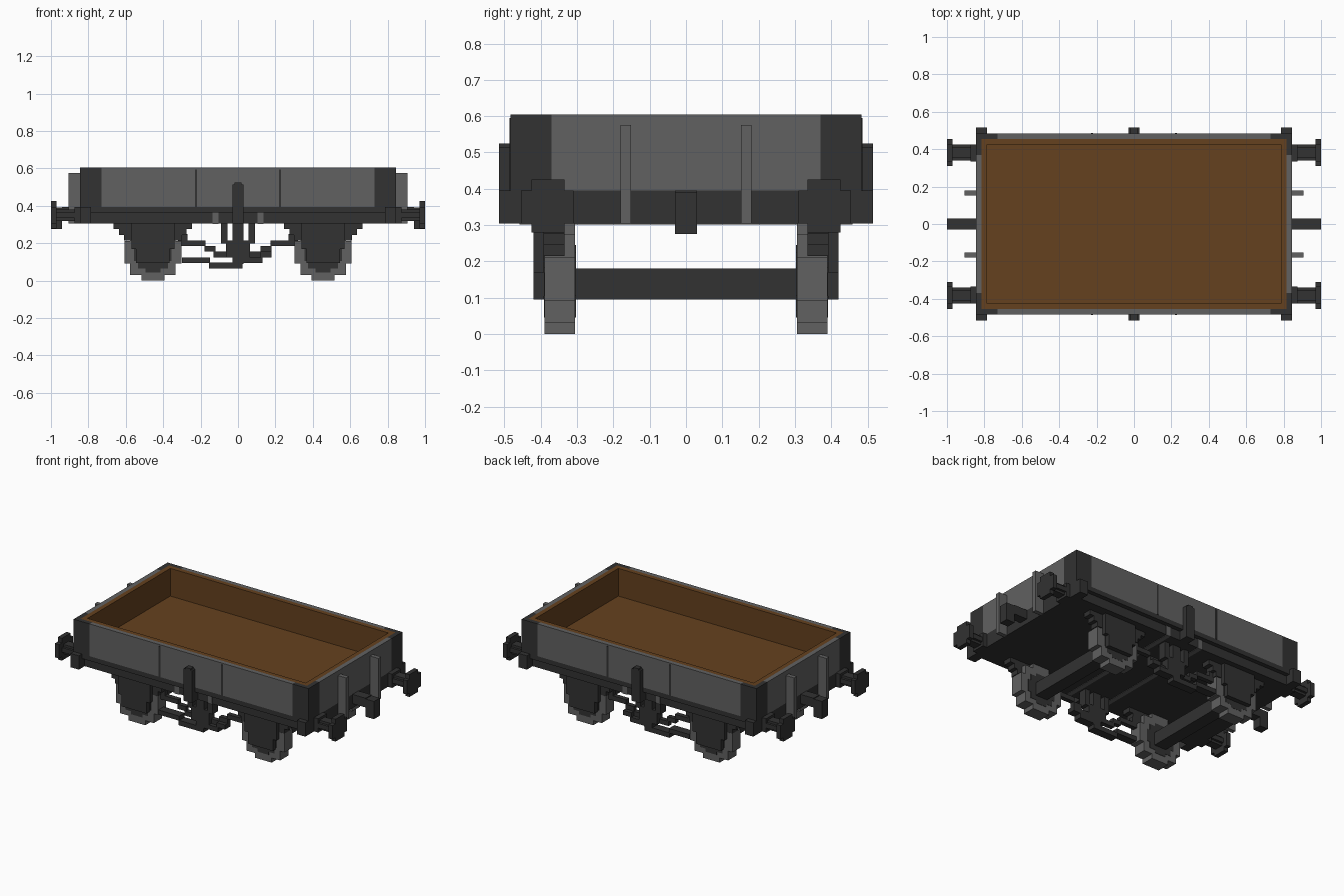
import bpy
import bmesh
from mathutils import Matrix, Vector

cube = bpy.data.objects.get("Cube")
if cube:
    bpy.data.objects.remove(cube)


def material(name, rgb):
    m = bpy.data.materials.new(name)
    m.use_nodes = True
    m.diffuse_color = (*rgb, 1)
    m.node_tree.nodes["Principled BSDF"].inputs["Base Color"].default_value = (*rgb, 1)
    return m


GREY = material("mid grey", (0.12, 0.12, 0.12))
DARK = material("dark grey", (0.032, 0.032, 0.032))
BROWN = material("brown wood", (0.13, 0.053, 0.013))


def boxes(name, mat, spans, mirror=""):
    """One object from (x0, x1, y0, y1, z0, z1) boxes, mirrored on the named axes."""
    bm = bmesh.new()
    flips = [(sx, sy) for sx in ((1, -1) if "x" in mirror else (1,))
             for sy in ((1, -1) if "y" in mirror else (1,))]
    for x0, x1, y0, y1, z0, z1 in spans:
        for sx, sy in flips:
            centre = Vector((sx * (x0 + x1) / 2, sy * (y0 + y1) / 2, (z0 + z1) / 2))
            size = Matrix.Diagonal((x1 - x0, y1 - y0, z1 - z0, 1))
            bmesh.ops.create_cube(bm, size=1, matrix=Matrix.Translation(centre) @ size)
    mesh = bpy.data.meshes.new(name)
    bm.to_mesh(mesh)
    bm.free()
    mesh.materials.append(mat)
    ob = bpy.data.objects.new(name, mesh)
    bpy.context.collection.objects.link(ob)
    return ob


# Body: outer planks, dark corners and lower band
LEN, WID, TOP, BAND, LOW = 0.845, 0.483, 0.605, 0.395, 0.305
boxes("side_planks", GREY, [(-0.73, 0.73, 0.455, WID, BAND, TOP)], "y")
boxes("end_planks", GREY, [(0.815, LEN, -0.37, 0.37, BAND, TOP)], "x")
boxes("corner_plates", DARK, [
    (0.73, LEN, 0.455, WID, BAND, TOP),
    (0.815, LEN, 0.37, 0.455, BAND, TOP)], "xy")
boxes("floor_frame", DARK, [(-LEN, LEN, -WID, WID, 0.365, BAND)])
boxes("side_straps", DARK, [(0.219, 0.231, WID, WID + 0.003, BAND, TOP - 0.01)], "xy")

# Wooden lining and floor
boxes("lining_sides", BROWN, [(-0.815, 0.815, 0.425, 0.455, BAND, TOP)], "y")
boxes("lining_ends", BROWN, [(0.785, 0.815, -0.425, 0.425, BAND, TOP)], "x")
boxes("wood_floor", BROWN, [(-0.785, 0.785, -0.425, 0.425, BAND, 0.425)])

# Underframe with a flat bottom
boxes("underframe", DARK, [(-0.785, 0.785, -0.455, 0.455, LOW, 0.365)])
boxes("headstocks", DARK, [(0.785, LEN, -0.515, 0.515, LOW, BAND)], "x")
boxes("cross_bars", GREY, [(0.105, 0.135, -0.458, 0.458, LOW - 0.003, 0.365)], "x")
boxes("side_posts", DARK, [
    (-0.03, 0.03, 0.455, 0.515, LOW, 0.515),
    (-0.018, 0.018, WID, 0.515, 0.515, 0.525)], "y")
boxes("end_posts", GREY, [(LEN, 0.905, 0.152, 0.18, LOW, 0.575)], "xy")

# Buffers and coupling hooks
boxes("buffers", DARK, [
    (LEN, 0.875, 0.335, 0.425, LOW, 0.395),
    (0.875, 0.97, 0.355, 0.41, 0.32, 0.38),
    (0.875, 0.97, 0.34, 0.425, 0.335, 0.365),
    (0.97, 1, 0.31, 0.455, LOW, 0.395),
    (0.97, 1, 0.335, 0.425, 0.28, 0.425)], "xy")
boxes("coupling_hooks", DARK, [
    (LEN, 0.94, -0.03, 0.03, 0.335, 0.395),
    (0.94, 1, -0.03, 0.03, 0.275, 0.39)], "x")

# Wheels with a dark web, axles, springs and axle guards
AX = 0.455


def stepped_disc(radius, cz, y0, y1):
    """Blocky round disc made of overlapping slabs."""
    steps = [(0.4, 1), (0.8, 0.8), (1, 0.4)]
    return [(AX - radius * a, AX + radius * a, y0, y1, cz - radius * b, cz + radius * b)
            for a, b in steps]


boxes("wheels", GREY, stepped_disc(0.152, 0.152, 0.305, 0.39), "xy")
boxes("wheel_webs", DARK, stepped_disc(0.1, 0.145, 0.303, 0.391), "xy")
boxes("axles", DARK, [(AX - 0.043, AX + 0.043, -0.303, 0.303, 0.095, 0.18)], "x")
boxes("axle_guards", DARK, [
    (AX - 0.09, AX + 0.09, 0.391, 0.42, 0.095, LOW),
    (AX - 0.115, AX + 0.115, 0.391, 0.42, 0.17, LOW)], "xy")
boxes("springs", DARK, [
    (AX - half, AX + half, 0.335, 0.393, z, LOW)
    for half, z in ((0.21, 0.275), (0.18, 0.245), (0.155, 0.215))], "xy")

# Brake gear hanging between the wheels
boxes("brake_hangers", DARK, [(0.055, 0.09, 0.335, 0.39, 0.2, LOW)], "xy")
boxes("brake_centre", DARK, [
    (-0.03, 0.03, 0.335, 0.39, 0.09, LOW),
    (-0.065, 0.065, 0.335, 0.39, 0.125, 0.215)], "y")
boxes("brake_rods", DARK, [
    (0.06, 0.13, 0.335, 0.365, 0.125, 0.155),
    (0.12, 0.18, 0.335, 0.365, 0.155, 0.185),
    (0.175, 0.32, 0.335, 0.365, 0.185, 0.215),
    (0.27, 0.36, 0.335, 0.365, 0.215, 0.25)], "xy")
boxes("brake_levers", DARK, [
    (-0.3, -0.15, 0.335, 0.39, 0.095, 0.125),
    (-0.155, 0.025, 0.335, 0.39, 0.065, 0.097),
    (-0.01, 0.13, 0.335, 0.39, 0.095, 0.125),
    (0.12, 0.18, 0.335, 0.39, 0.125, 0.155)], "y")
